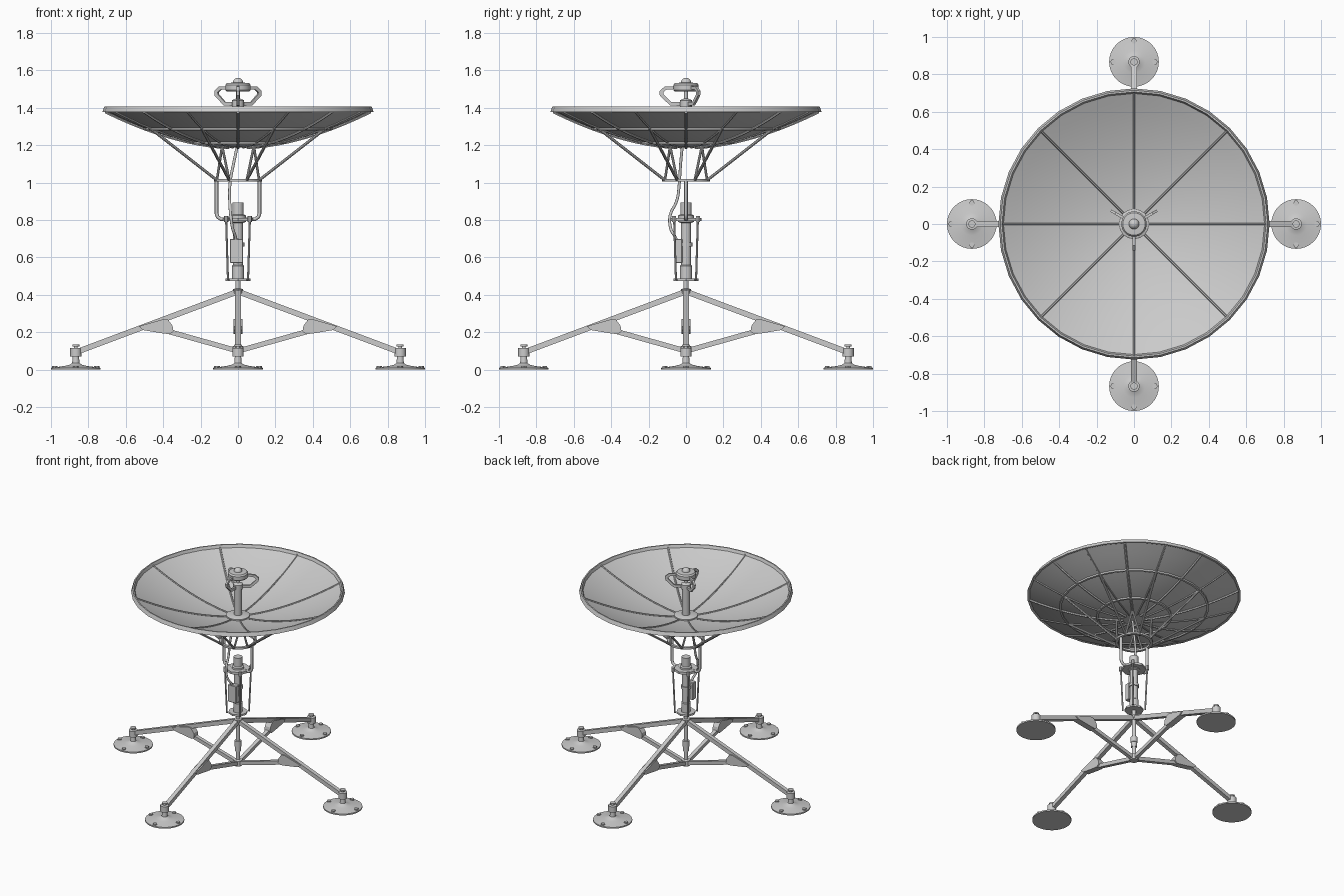
import bpy, bmesh, math
from mathutils import Vector, Matrix

if "Cube" in bpy.data.objects:
    bpy.data.objects.remove(bpy.data.objects["Cube"])

def P(a, r, z):
    """Point from angle in degrees, radius and height."""
    t = math.radians(a)
    return Vector((r * math.cos(t), r * math.sin(t), z))

def finish(name, bm, smooth=True):
    bmesh.ops.recalc_face_normals(bm, faces=bm.faces)
    me = bpy.data.meshes.new(name)
    bm.to_mesh(me)
    bm.free()
    ob = bpy.data.objects.new(name, me)
    bpy.context.collection.objects.link(ob)
    if smooth:
        bpy.ops.object.select_all(action='DESELECT')
        ob.select_set(True)
        bpy.context.view_layer.objects.active = ob
        bpy.ops.object.shade_smooth_by_angle(angle=math.radians(35))
    return ob

def lathe(name, prof, loc=(0, 0, 0), seg=24, closed=False):
    bm = bmesh.new()
    loc = Vector(loc)
    rings = [[bm.verts.new(P(360 * i / seg, max(r, 1e-6), z) + loc) for i in range(seg)]
             for r, z in prof]
    n = len(rings)
    for k in range(n if closed else n - 1):
        a, b = rings[k], rings[(k + 1) % n]
        for i in range(seg):
            j = (i + 1) % seg
            bm.faces.new((a[i], a[j], b[j], b[i]))
    bmesh.ops.remove_doubles(bm, verts=bm.verts, dist=1e-5)
    return finish(name, bm)

def bar(name, a, b, r, sides=10):
    a, b = Vector(a), Vector(b)
    d = b - a
    bm = bmesh.new()
    bmesh.ops.create_cone(bm, cap_ends=True, segments=sides, radius1=r, radius2=r, depth=d.length,
                          matrix=Matrix.Translation((a + b) / 2)
                          @ d.to_track_quat('Z', 'Y').to_matrix().to_4x4()
                          @ Matrix.Rotation(math.pi / sides, 4, 'Z'))
    return finish(name, bm, sides > 6)

def pipe(name, pts, r, kind='POLY', res=2):
    cu = bpy.data.curves.new(name, 'CURVE')
    cu.dimensions = '3D'
    cu.bevel_depth, cu.bevel_resolution, cu.use_fill_caps = r, res, True
    cu.resolution_u = 6
    sp = cu.splines.new(kind)
    sp.points.add(len(pts) - 1)
    for p, co in zip(sp.points, pts):
        p.co = (*co, 1)
    if kind == 'NURBS':
        sp.order_u, sp.use_endpoint_u = 3, True
    ob = bpy.data.objects.new(name, cu)
    bpy.context.collection.objects.link(ob)
    bpy.ops.object.select_all(action='DESELECT')
    ob.select_set(True)
    bpy.context.view_layer.objects.active = ob
    bpy.ops.object.convert(target='MESH')
    bpy.ops.object.shade_smooth_by_angle(angle=math.radians(50))
    return bpy.context.object

def slab(name, outline, width, ang):
    """Extrude an (r, z) outline sideways and turn it to face the given angle."""
    bm = bmesh.new()
    f = bm.faces.new([bm.verts.new((r, -width / 2, z)) for r, z in outline])
    ext = bmesh.ops.extrude_face_region(bm, geom=[f])
    bmesh.ops.translate(bm, vec=(0, width, 0),
                        verts=[v for v in ext['geom'] if isinstance(v, bmesh.types.BMVert)])
    bmesh.ops.rotate(bm, verts=bm.verts, matrix=Matrix.Rotation(math.radians(ang), 3, 'Z'))
    return finish(name, bm, False)

def box(name, lo, hi, bevel=0.0):
    bm = bmesh.new()
    lo, hi = Vector(lo), Vector(hi)
    bmesh.ops.create_cube(bm, size=1, matrix=Matrix.Translation((lo + hi) / 2)
                          @ Matrix.Diagonal((*(hi - lo), 1)))
    if bevel:
        bmesh.ops.bevel(bm, geom=bm.edges[:], offset=bevel, segments=1, affect='EDGES')
    return finish(name, bm, False)

# Dish reflector shell with rolled rim
def dish_z(r):
    return 1.195 + 0.195 * (r / 0.71) ** 1.8

steps = [0.71 * i / 10 for i in range(11)]
inner = [(r, dish_z(r)) for r in steps]
outer = [(r, dish_z(r) - 0.008) for r in steps]
lathe('dish_shell', inner + outer[::-1], seg=32)
lathe('dish_rim', [(0.698, 1.385), (0.706, 1.406), (0.715, 1.406), (0.725, 1.379), (0.715, 1.379)],
      seg=32, closed=True)

# Ribs on both faces and stiffening rings on the back
for i in range(8):
    a = 45 * i
    pipe('dish_seam', [P(a, r, dish_z(r) + 0.002) for r in steps[1:]], 0.006, res=1)
    pipe('back_rib', [P(a, r, dish_z(r) - 0.012) for r in steps[1:]], 0.008, res=1)
    pipe('back_rib_minor', [P(a + 22.5, r, dish_z(r) - 0.01) for r in steps[1:]], 0.006, res=1)
for r in (0.25, 0.5):
    z = dish_z(r) - 0.012
    lathe('back_ring', [(r - 0.007, z - 0.007), (r + 0.007, z - 0.005),
                        (r + 0.007, z + 0.007), (r - 0.007, z + 0.005)], seg=32, closed=True)

# Support ring with long struts and short paired legs
lathe('support_ring', [(0.108, 1.006), (0.128, 1.006), (0.128, 1.02), (0.108, 1.02)],
      seg=32, closed=True)
for i in range(8):
    a = 45 * i + 22.5
    foot = P(a, 0.122, 1.013)
    bar('long_strut', foot, P(a, 0.51, dish_z(0.51) - 0.01), 0.008, 8)
    apex = 45 + 90 * math.floor(a / 90)
    bar('short_strut', foot, P(apex, 0.12, 1.195), 0.007, 8)

# Feed: hub, column, collar, sub-reflector and dome
lathe('feed_hub', [(0, 1.19), (0.08, 1.19), (0.08, 1.208), (0.07, 1.213), (0, 1.213)], seg=32)
lathe('feed_column', [(0, 1.2), (0.027, 1.2), (0.027, 1.405), (0.033, 1.405), (0.033, 1.44),
                      (0.022, 1.445), (0.01, 1.45), (0.01, 1.5), (0, 1.5)])
lathe('sub_reflector', [(0, 1.5), (0.045, 1.495), (0.062, 1.488), (0.068, 1.495), (0.068, 1.522),
                        (0.06, 1.532), (0.03, 1.535), (0, 1.535)], seg=32)
lathe('feed_dome', [(0, 1.525)] + [(0.028 * math.cos(math.radians(t)),
                                    1.533 + 0.028 * math.sin(math.radians(t)))
                                   for t in range(0, 91, 15)])
for a in (30, 150, 270):
    slab('feed_arm', [(0.025, 1.41), (0.085, 1.413), (0.14, 1.465), (0.142, 1.49), (0.115, 1.513),
                      (0.06, 1.516), (0.06, 1.5), (0.105, 1.497), (0.122, 1.483), (0.12, 1.472),
                      (0.08, 1.432), (0.025, 1.43)], 0.014, a)

# U-shaped yoke under the ring
half = [(0.115, 1.01), (0.115, 0.835), (0.109, 0.817), (0.092, 0.805)]
pipe('yoke', [(x, 0, z) for x, z in half] + [(-x, 0, z) for x, z in half[::-1]], 0.01)

# Rotator: plates, tie rods, body and shaft
lathe('upper_plate', [(0, 0.795), (0.083, 0.795), (0.083, 0.812), (0, 0.812)], seg=8)
lathe('lower_plate', [(0, 0.475), (0.066, 0.475), (0.066, 0.488), (0, 0.488)], seg=8)
for a in (45, 135, 225, 315):
    bar('tie_rod', P(a, 0.076, 0.48), P(a, 0.09, 0.81), 0.006, 8)
    s = P(a, 0.09, 0)
    bar('rod_nut', (s.x, s.y, 0.79), (s.x, s.y, 0.822), 0.012, 6)
lathe('rotator_body', [(0, 0.485), (0.032, 0.485), (0.032, 0.555), (0.027, 0.56), (0.027, 0.66),
                       (0.034, 0.66), (0.034, 0.68), (0.027, 0.68), (0.027, 0.785), (0.042, 0.79),
                       (0.042, 0.825), (0.03, 0.83), (0.03, 0.895), (0, 0.895)])
box('control_box', (-0.043, -0.06, 0.57), (0.027, -0.02, 0.7), 0.004)
pipe('cable', [(-0.005, -0.02, 1.19), (-0.02, -0.028, 1.12), (-0.045, -0.035, 1.0),
               (-0.045, -0.045, 0.9), (-0.04, -0.09, 0.83), (-0.03, -0.085, 0.75),
               (-0.01, -0.055, 0.71), (-0.01, -0.042, 0.67)], 0.008, 'NURBS')

# Mast with clamp collars
lathe('mast', [(0, 0.085), (0.03, 0.085), (0.03, 0.125), (0.015, 0.13), (0.015, 0.19),
               (0.02, 0.19), (0.02, 0.225), (0.023, 0.225), (0.023, 0.268), (0.015, 0.27),
               (0.015, 0.405), (0.026, 0.41), (0.026, 0.43), (0.014, 0.435), (0.014, 0.48), (0, 0.48)])

# Four legs with braces, gussets and round foot pads
foot_profile = [(0, 0), (0.133, 0), (0.133, 0.01), (0.06, 0.02), (0.035, 0.026), (0.02, 0.035),
                (0.017, 0.07), (0.03, 0.07), (0.03, 0.115), (0.01, 0.117), (0.01, 0.123),
                (0.019, 0.124), (0.019, 0.134), (0, 0.134)]
for a in range(0, 360, 90):
    bar('leg', P(a, 0.0, 0.418), P(a, 0.865, 0.094), 0.021, 4)
    bar('leg_brace', P(a, 0.0, 0.1), P(a, 0.42, 0.218), 0.019, 4)
    slab('leg_gusset', [(0.345, 0.205), (0.365, 0.19), (0.4, 0.194), (0.51, 0.212), (0.53, 0.232),
                        (0.4, 0.27), (0.375, 0.268), (0.35, 0.235)], 0.046, a)
    c = P(a, 0.867, 0)
    lathe('foot_pad', foot_profile, c, 32)
    for b in range(0, 360, 90):
        q = c + P(b, 0.112, 0)
        bar('foot_bolt', q + Vector((0, 0, 0.005)), q + Vector((0, 0, 0.021)), 0.015, 6)
